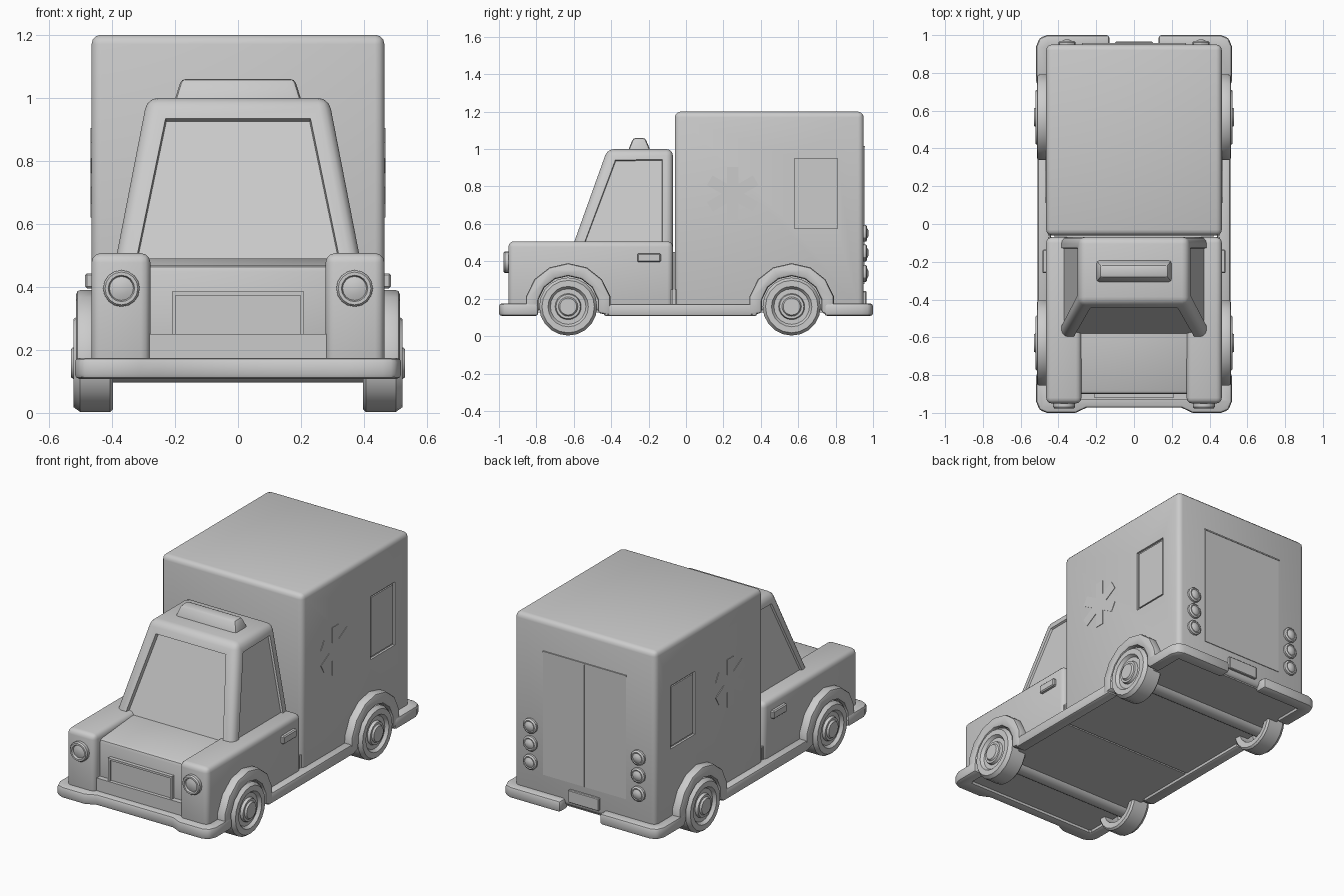
import bpy, bmesh
from math import sin, cos, pi, radians
from mathutils import Vector

if "Cube" in bpy.data.objects:
    bpy.data.objects.remove(bpy.data.objects["Cube"])


def finish(name, bm, bevel=0.0, segs=2):
    bmesh.ops.recalc_face_normals(bm, faces=bm.faces[:])
    if bevel:
        sharp = [e for e in bm.edges if e.calc_face_angle(0) > 0.5]
        bmesh.ops.bevel(bm, geom=sharp, offset=bevel, segments=segs, profile=0.5,
                        affect='EDGES', clamp_overlap=True)
    me = bpy.data.meshes.new(name)
    bm.to_mesh(me)
    bm.free()
    ob = bpy.data.objects.new(name, me)
    bpy.context.collection.objects.link(ob)
    bpy.ops.object.select_all(action='DESELECT')
    ob.select_set(True)
    bpy.context.view_layer.objects.active = ob
    bpy.ops.object.shade_smooth_by_angle(angle=radians(30))
    return ob


def prism_bm(pts, axis, lo, hi):
    """Extrude a 2D outline: axis x -> (y,z), y -> (x,z), z -> (x,y)."""
    def place(p, h):
        return {'x': (h, *p), 'y': (p[0], h, p[1]), 'z': (*p, h)}[axis]
    bm = bmesh.new()
    a = [bm.verts.new(place(p, lo)) for p in pts]
    b = [bm.verts.new(place(p, hi)) for p in pts]
    bm.faces.new(a)
    bm.faces.new(b)
    for i in range(len(pts)):
        j = (i + 1) % len(pts)
        bm.faces.new((a[i], a[j], b[j], b[i]))
    return bm


def prism(name, pts, axis, lo, hi, bevel=0.0, segs=2):
    return finish(name, prism_bm(pts, axis, lo, hi), bevel, segs)


def frustum_bm(base, top, z0, z1):
    """Base and top are (x0, x1, y0, y1) rectangles."""
    x0, x1, y0, y1 = base
    bm = prism_bm([(x0, y0), (x1, y0), (x1, y1), (x0, y1)], 'z', z0, z1)
    bm.verts.ensure_lookup_table()
    x0, x1, y0, y1 = top
    for v, p in zip(bm.verts[4:], [(x0, y0), (x1, y0), (x1, y1), (x0, y1)]):
        v.co.x, v.co.y = p
    return bm


def box(name, x0, x1, y0, y1, z0, z1, bevel=0.0, segs=2):
    r = (x0, x1, y0, y1)
    return finish(name, frustum_bm(r, r, z0, z1), bevel, segs)


def lathe(name, profile, centre, direction, n):
    """Spin (radius, height) pairs about a direction through the centre."""
    c, d = Vector(centre), Vector(direction)
    u, w = Vector((0, 0, 1)), d.cross(Vector((0, 0, 1)))
    bm = bmesh.new()
    rings = []
    for r, h in profile:
        if r == 0:
            rings.append([bm.verts.new(c + d * h)] * n)
        else:
            rings.append([bm.verts.new(c + d * h + (u * cos(t) + w * sin(t)) * r)
                          for t in (2 * pi * i / n for i in range(n))])
    for a, b in zip(rings, rings[1:]):
        for i in range(n):
            j = (i + 1) % n
            bm.faces.new(list(dict.fromkeys((a[i], a[j], b[j], b[i]))))
    return finish(name, bm)


# Rear box with recessed side windows
body = box("rear_box", -0.465, 0.465, -0.06, 0.95, 0.13, 1.2, 0.03, 3)
for s in (1, -1):
    x = sorted((s * 0.452, s * 0.6))
    cut = box("window_cutter", x[0], x[1], 0.58, 0.81, 0.575, 0.95)
    cut.hide_render = True
    cut.hide_viewport = True
    m = body.modifiers.new("window", 'BOOLEAN')
    m.operation = 'DIFFERENCE'
    m.solver = 'EXACT'
    m.object = cut
    box("side_window", *sorted((s * 0.44, s * 0.46)), 0.592, 0.798, 0.587, 0.938)

# Floor panels and the link between cab and box
box("cab_floor", -0.455, 0.455, -0.93, -0.07, 0.125, 0.25)
box("box_floor", -0.455, 0.455, -0.06, 0.93, 0.125, 0.25)
box("body_link", -0.42, 0.42, -0.1, -0.03, 0.14, 0.45)

# Hood and cab with inset windows
prism("hood", [(-0.9, 0.13), (-0.9, 0.468), (-0.6, 0.49), (-0.1, 0.49), (-0.1, 0.13)],
      'x', -0.3, 0.3, 0.02)
bm = frustum_bm((-0.405, 0.405, -0.635, -0.07), (-0.288, 0.288, -0.42, -0.07), 0.40, 1.0)
bmesh.ops.recalc_face_normals(bm, faces=bm.faces[:])
bmesh.ops.bevel(bm, geom=bm.edges[:], offset=0.035, segments=3, profile=0.5, affect='EDGES')
big = [f for f in bm.faces if f.calc_area() > 0.08 and abs(f.normal.z) < 0.9
       and f.normal.y < 0.5]
for f in big:
    front = f.normal.y < -0.5
    bmesh.ops.inset_individual(bm, faces=[f], thickness=0.045 if front else 0.03, depth=0)
    # the inset pane is pushed straight in
    n = f.normal.copy()
    r = bmesh.ops.inset_individual(bm, faces=[f], thickness=0.004, depth=0)
    for v in f.verts:
        v.co -= n * (0.022 if front else 0.012)
finish("cab", bm)
finish("roof_light", frustum_bm((-0.205, 0.205, -0.315, -0.185),
                                (-0.18, 0.18, -0.282, -0.218), 0.98, 1.06), 0.015)

# Grille: four-sided frame around a panel
box("grille_panel", -0.2, 0.2, -0.91, -0.88, 0.245, 0.375)
for z0, z1 in ((0.233, 0.245), (0.373, 0.385)):
    box("grille_rail", -0.21, 0.21, -0.922, -0.88, z0, z1)
for s in (1, -1):
    box("grille_side", *sorted((s * 0.198, s * 0.21)), -0.922, -0.88, 0.233, 0.385)

# Front bumper
half = [(0.25, -0.972), (0.31, -1.0), (0.46, -1.0), (0.50, -0.985), (0.518, -0.94),
        (0.518, -0.79), (0.44, -0.79), (0.44, -0.91)]
prism("front_bumper", half + [(-x, y) for x, y in reversed(half)], 'z', 0.108, 0.175, 0.015)

# Parts repeated on both sides
for s in (1, -1):
    box("fender", *sorted((s * 0.278, s * 0.465)), -0.95, -0.07, 0.13, 0.507, 0.03, 3)
    box("side_skirt", *sorted((s * 0.44, s * 0.51)), -0.44, 0.38, 0.108, 0.172, 0.012)
    prism("rear_bumper", [(s * x, y) for x, y in (
        (0.13, 1.0), (0.46, 1.0), (0.50, 0.985), (0.518, 0.94), (0.518, 0.74),
        (0.44, 0.74), (0.44, 0.92), (0.13, 0.92))], 'z', 0.108, 0.175, 0.015)

    # Headlight, tail lights, door handle
    lathe("headlight", [(0.058, -0.03), (0.058, 0.018), (0.052, 0.026), (0.042, 0.026),
                        (0.038, 0.014), (0.02, 0.02), (0, 0.021)],
          (s * 0.37, -0.95, 0.395), (0, -1, 0), 16)
    for z in (0.55, 0.445, 0.335):
        lathe("tail_light", [(0.045, -0.02), (0.045, 0.012), (0.036, 0.019), (0.03, 0.017),
                             (0.016, 0.025), (0, 0.027)],
              (s * 0.355, 0.95, z), (0, 1, 0), 12)
    box("door_handle", *sorted((s * 0.45, s * 0.485)), -0.26, -0.135, 0.395, 0.443, 0.006, 1)

    # Six-armed emblem on the box side
    star = []
    for k in range(6):
        a = pi / 2 + k * pi / 3
        d, t = Vector((cos(a), sin(a))), Vector((-sin(a), cos(a)))
        o = Vector((0.25, 0.762))
        star += [tuple(o + d * 0.142 - t * 0.03), tuple(o + d * 0.142 + t * 0.03),
                 tuple(o + (d * cos(pi / 6) + t * sin(pi / 6)) * 0.06)]
    prism("side_star", star, 'x', s * 0.45, s * 0.468)

    # Rear door leaf
    box("rear_door", *sorted((s * 0.002, s * 0.272)), 0.93, 0.954, 0.28, 1.01)

    # Wheels and arches
    for y in (-0.63, 0.565):
        lathe("wheel", [(0.0, -0.03), (0.105, -0.03), (0.11, -0.125), (0.145, -0.13),
                        (0.155, -0.12), (0.155, -0.025), (0.14, -0.004), (0.108, -0.004),
                        (0.095, -0.022), (0.07, -0.022), (0.065, -0.006), (0.052, -0.006),
                        (0.045, 0.004), (0, 0.004)],
              (s * 0.526, y, 0.158), (s, 0, 0), 20)
        angs = [radians(-12 + 204 * i / 8) for i in range(9)]
        ring = [(y + 0.232 * cos(a), 0.158 + 0.232 * sin(a)) for a in angs]
        ring += [(y + 0.163 * cos(a), 0.158 + 0.163 * sin(a)) for a in reversed(angs)]
        prism("wheel_arch", ring, 'x', s * 0.44, s * 0.514, 0.014)

# Rear door top rail and plate
box("door_rail", -0.275, 0.275, 0.93, 0.957, 1.008, 1.016)
box("rear_plate", -0.1, 0.1, 0.93, 0.965, 0.165, 0.24, 0.004, 1)

# Axles
for y in (-0.63, 0.565):
    lathe("axle", [(0, 0), (0.055, 0), (0.055, 0.98), (0, 0.98)], (-0.49, y, 0.152),
          (1, 0, 0), 16)
